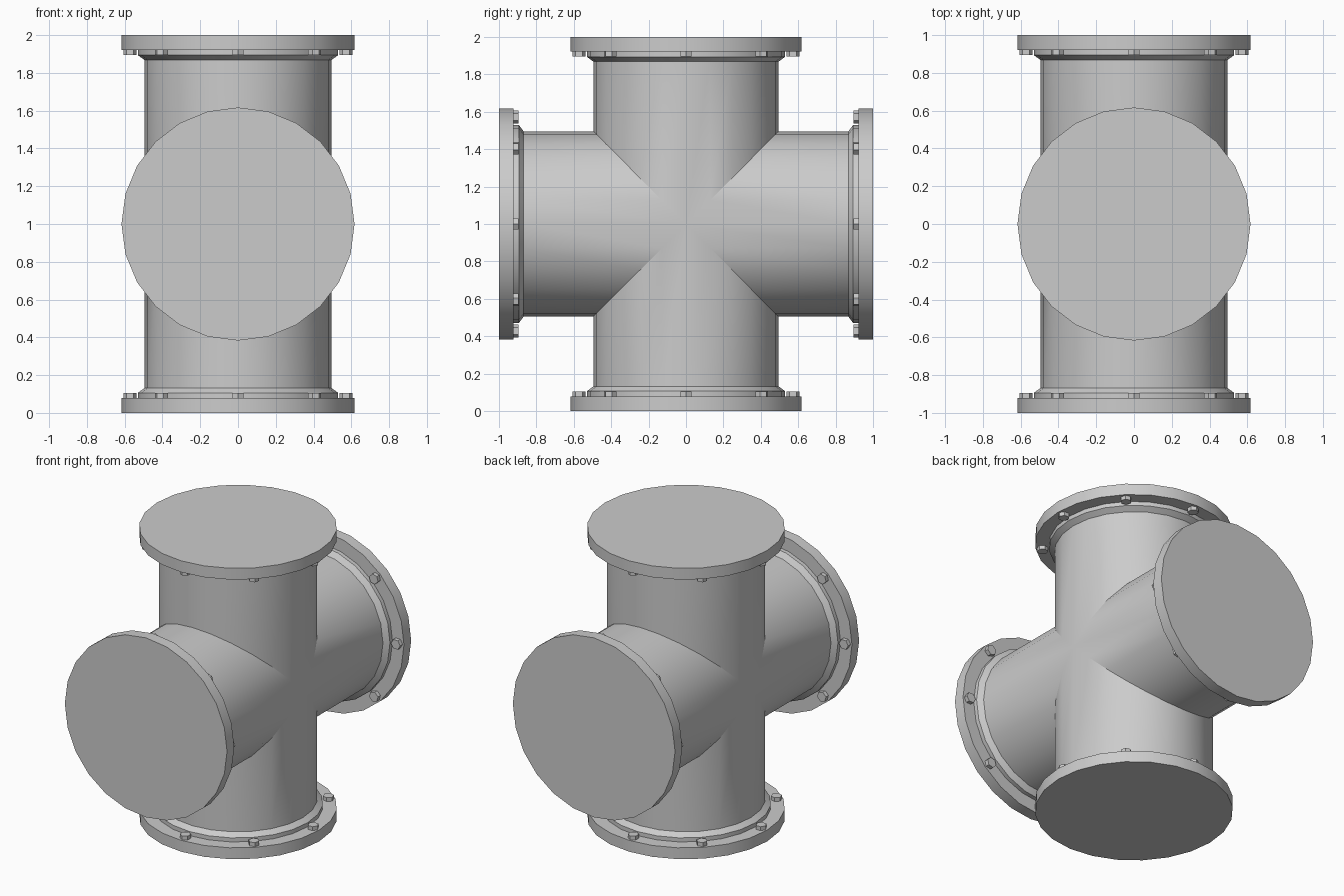
import bpy, bmesh
from math import cos, sin, pi, radians
from mathutils import Matrix, Vector

if "Cube" in bpy.data.objects:
    bpy.data.objects.remove(bpy.data.objects["Cube"])

SIDES = 24
R = 0.495
CENTRE = Matrix.Translation((0, 0, 1))
ARMS = {"top": 0, "front": 90, "bottom": 180, "back": 270}


def arm_matrix(deg):
    return CENTRE @ Matrix.Rotation(radians(deg), 4, 'X')


def finish(name, bm, smooth=True):
    bmesh.ops.remove_doubles(bm, verts=bm.verts, dist=1e-4)
    bmesh.ops.recalc_face_normals(bm, faces=bm.faces)
    mesh = bpy.data.meshes.new(name)
    bm.to_mesh(mesh)
    bm.free()
    ob = bpy.data.objects.new(name, mesh)
    bpy.context.collection.objects.link(ob)
    if smooth:
        bpy.ops.object.select_all(action='DESELECT')
        ob.select_set(True)
        bpy.context.view_layer.objects.active = ob
        bpy.ops.object.shade_smooth_by_angle(angle=radians(30))


def ring(bm, r, height, mat):
    """Ring of vertices; height is a function of the local point's y."""
    verts = []
    for i in range(SIDES):
        a = 2 * pi * i / SIDES
        x, y = r * cos(a), r * sin(a)
        verts.append(bm.verts.new(mat @ Vector((x, y, height(y)))))
    return verts


def bridge(bm, a, b):
    for i in range(SIDES):
        j = (i + 1) % SIDES
        bm.faces.new((a[i], a[j], b[j], b[i]))


# Pipe cross: four arms mitred along the diagonals
bm = bmesh.new()
for deg in ARMS.values():
    m = arm_matrix(deg)
    bridge(bm, ring(bm, R, abs, m), ring(bm, R, lambda y: 0.868, m))
finish("pipe_cross", bm)

# Flange with stepped, chamfered collar: (radius, distance from centre)
PROFILE = [(R, 0.868), (0.53, 0.894), (0.53, 0.922), (0.617, 0.922), (0.617, 1.0)]
for arm, deg in ARMS.items():
    m = arm_matrix(deg)
    bm = bmesh.new()
    rings = [ring(bm, r, lambda y, h=h: h, m) for r, h in PROFILE]
    for a, b in zip(rings, rings[1:]):
        bridge(bm, a, b)
    bm.faces.new(rings[-1])
    finish(arm + "_flange", bm)

    # Eight hexagonal bolt heads behind each flange
    bm = bmesh.new()
    for k in range(8):
        place = (m @ Matrix.Rotation(k * pi / 4, 4, 'Z')
                 @ Matrix.Translation((0.572, 0, 0.909))
                 @ Matrix.Rotation(pi / 2, 4, 'Z'))
        # corner of each hexagon points outward from the pipe axis
        bmesh.ops.create_cone(bm, cap_ends=True, segments=6, radius1=0.035,
                              radius2=0.035, depth=0.028, matrix=place)
    finish(arm + "_bolts", bm, smooth=False)
